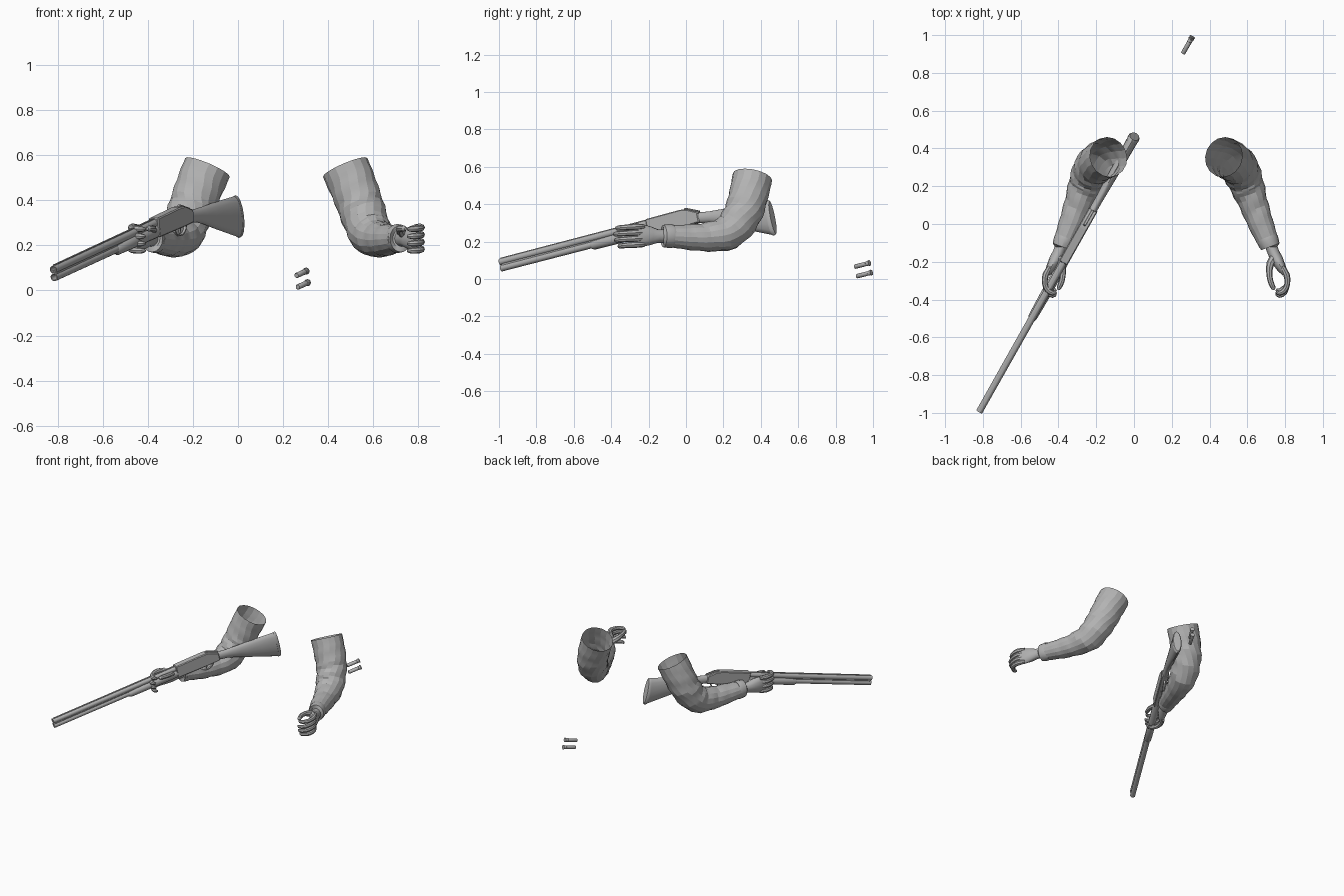
import bpy, bmesh, math
from mathutils import Vector, Matrix

if "Cube" in bpy.data.objects:
    bpy.data.objects.remove(bpy.data.objects["Cube"], do_unlink=True)

grey = bpy.data.materials.new("plain_grey")
grey.use_nodes = True
tone = (0.45, 0.45, 0.45, 1)
grey.diffuse_color = tone
grey.node_tree.nodes["Principled BSDF"].inputs["Base Color"].default_value = tone

UP = Vector((0, 0, 1))
MIRROR_X = 0.17  # plane halfway between the two arms


def finish(name, bm, matrix=None, smooth=None):
    bmesh.ops.recalc_face_normals(bm, faces=bm.faces)
    mesh = bpy.data.meshes.new(name)
    bm.to_mesh(mesh)
    bm.free()
    mesh.materials.append(grey)
    ob = bpy.data.objects.new(name, mesh)
    bpy.context.collection.objects.link(ob)
    if matrix:
        ob.matrix_world = matrix
    if smooth:
        bpy.ops.object.select_all(action='DESELECT')
        ob.select_set(True)
        bpy.context.view_layer.objects.active = ob
        bpy.ops.object.shade_smooth_by_angle(angle=math.radians(smooth))
    return ob


def loft(name, stations, sides=12, caps=(True, True), axis=None, fold=0,
         flip=False, matrix=None, smooth=40):
    """Skin elliptical sections given as (centre, half width, half height)."""
    bm = bmesh.new()
    pts = [Vector(s[0]) for s in stations]
    rings = []
    for i, (_, ra, rb) in enumerate(stations):
        t = axis or (pts[min(i + 1, len(pts) - 1)] - pts[max(i - 1, 0)]).normalized()
        side = t.cross(UP).normalized()
        top = side.cross(t)
        ring = []
        for k in range(sides):
            a = math.tau * k / sides
            f = 1 + fold * math.sin(i * 1.9 + 2 * a) * math.sin(math.pi * i / len(pts))
            p = pts[i] + (side * math.cos(a) * ra + top * math.sin(a) * rb) * f
            if flip:
                p.x = 2 * MIRROR_X - p.x
            ring.append(bm.verts.new(p))
        rings.append(ring)
    for a, b in zip(rings, rings[1:]):
        for k in range(sides):
            n = (k + 1) % sides
            bm.faces.new((a[k], a[n], b[n], b[k]))
    if caps[0]:
        bm.faces.new(rings[0])
    if caps[1]:
        bm.faces.new(rings[-1])
    return finish(name, bm, matrix, smooth)


def prism(name, profile, half, matrix, bevel=0.005):
    """Side profile (along, up) given a thickness, with softened edges."""
    bm = bmesh.new()
    face = bm.faces.new([bm.verts.new((u, -half, v)) for u, v in profile])
    new = bmesh.ops.extrude_face_region(bm, geom=[face])["geom"]
    bmesh.ops.translate(bm, vec=(0, 2 * half, 0),
                        verts=[g for g in new if isinstance(g, bmesh.types.BMVert)])
    if bevel:
        bmesh.ops.bevel(bm, geom=bm.edges[:], offset=bevel, segments=1, affect='EDGES')
    return finish(name, bm, matrix)


def spline(points, steps):
    """Catmull-Rom through (x, y, z, radius) points."""
    p = [Vector(q) for q in points]
    p = [2 * p[0] - p[1]] + p + [2 * p[-1] - p[-2]]
    out = []
    for a, b, c, d in zip(p, p[1:], p[2:], p[3:]):
        for s in range(steps):
            t = s / steps
            out.append(0.5 * (2 * b + (c - a) * t + (2 * a - 5 * b + 4 * c - d) * t * t
                              + (3 * b - a - 3 * c + d) * t ** 3))
    out.append(p[-2])
    return [(q[:3], q[3], q[3]) for q in out]


# Arms: sleeve, cuff, wrist, palm, fingers and thumb
sleeve_path = [(0.475, 0.355, 0.545, 0.107), (0.515, 0.335, 0.45, 0.106),
               (0.555, 0.30, 0.34, 0.102), (0.59, 0.225, 0.25, 0.094),
               (0.632, 0.11, 0.225, 0.077), (0.672, 0.0, 0.225, 0.067),
               (0.715, -0.105, 0.23, 0.055)]
for label, flip in (("left", False), ("right", True)):
    loft(label + "_sleeve", spline(sleeve_path, 4), 16, (False, True), fold=0.045,
         flip=flip, smooth=15)
    loft(label + "_cuff", [((0.702, -0.07, 0.23), 0.055, 0.062),
                           ((0.708, -0.085, 0.23), 0.058, 0.065),
                           ((0.722, -0.12, 0.23), 0.052, 0.06),
                           ((0.722, -0.121, 0.23), 0.036, 0.042)], 16, flip=flip, smooth=25)
    loft(label + "_palm", [((0.72, -0.10, 0.23), 0.032, 0.036),
                           ((0.738, -0.15, 0.23), 0.031, 0.036),
                           ((0.757, -0.19, 0.232), 0.033, 0.05),
                           ((0.782, -0.235, 0.232), 0.025, 0.06),
                           ((0.800, -0.265, 0.232), 0.015, 0.054)], 12, flip=flip)
    for i, finger in enumerate(("index", "middle", "ring", "little")):
        z = 0.28 - 0.032 * i
        reach = (0, 0.012, 0.006, -0.012)[i]
        curl = [(0.785, -0.225, z, 0.013), (0.808, -0.27, z, 0.017),
                (0.812, -0.315, z - 0.003, 0.0145),
                (0.797, -0.35 - reach, z - 0.006, 0.0145),
                (0.77, -0.366 - reach, z - 0.008, 0.013),
                (0.752, -0.358 - reach, z - 0.008, 0.007)]
        loft(f"{label}_{finger}_finger", spline(curl, 2), 8, flip=flip)
    thumb = [(0.745, -0.17, 0.245, 0.022), (0.722, -0.21, 0.262, 0.021),
             (0.716, -0.255, 0.272, 0.016), (0.722, -0.30, 0.275, 0.015),
             (0.736, -0.335, 0.274, 0.013), (0.742, -0.348, 0.273, 0.006)]
    loft(label + "_thumb", spline(thumb, 2), 8, flip=flip)


def aim(origin):
    """Frame whose x runs from muzzle to butt and whose z is the gun's up."""
    x = Vector((0.815, 1.445, 0.375)).normalized()
    y = UP.cross(x).normalized()
    rot = Matrix((x, y, x.cross(y))).transposed().to_4x4()
    return Matrix.Translation(origin) @ rot


GUN = aim((-0.817, -0.99, 0.075))
X = Vector((1, 0, 0))

# Stacked barrels with hollow muzzles, joining rib and sighting rib
for label, v in (("upper", 0.0175), ("lower", -0.0175)):
    loft(label + "_barrel", [((u, 0, v), r, r) for u, r in
                             ((0.04, 0.012), (0, 0.013), (0, 0.0175), (0.96, 0.019))],
         16, axis=X, matrix=GUN)
prism("joining_rib", [(0.01, -0.01), (0.95, -0.01), (0.95, 0.01), (0.01, 0.01)],
      0.011, GUN, 0)
prism("sighting_rib", [(0.01, 0.03), (0.97, 0.03), (0.97, 0.04), (0.01, 0.038)],
      0.005, GUN, 0)

# Fore-end, receiver and stock
loft("fore_end", [((u, 0, v), a, b) for u, v, a, b in
                  ((0.565, -0.020, 0.018, 0.018), (0.58, -0.022, 0.024, 0.025),
                   (0.72, -0.020, 0.027, 0.028), (0.95, -0.018, 0.025, 0.032))],
     14, axis=X, matrix=GUN)
prism("receiver", [(0.93, -0.046), (1.18, -0.05), (1.25, -0.048), (1.25, 0.008),
                   (1.19, 0.036), (1.15, 0.043), (0.93, 0.041)], 0.025, GUN)
loft("stock", [((u, 0, (t + b) / 2), w, (t - b) / 2) for u, t, b, w in
               ((1.19, 0.028, -0.046, 0.022), (1.25, 0.006, -0.052, 0.021),
                (1.31, -0.002, -0.064, 0.021), (1.37, -0.006, -0.086, 0.023),
                (1.45, -0.010, -0.122, 0.025), (1.56, -0.017, -0.168, 0.028),
                (1.665, -0.025, -0.212, 0.030))], 16, axis=X, matrix=GUN)
loft("butt_plate", [((u, 0, -0.119), w, h) for u, w, h in
                    ((1.663, 0.031, 0.096), (1.678, 0.031, 0.096), (1.684, 0.026, 0.09))],
     16, axis=X, matrix=GUN)

# Top lever, trigger and guard
prism("top_lever", [(1.16, 0.036), (1.25, 0.006), (1.255, 0.014), (1.17, 0.05)],
      0.007, GUN, 0.002)
prism("trigger", [(1.150, -0.045), (1.162, -0.045), (1.158, -0.065), (1.148, -0.078)],
      0.004, GUN, 0)
arc = [(1.155 - 0.055 * math.cos(math.pi * k / 10),
        -0.046 - 0.044 * math.sin(math.pi * k / 10)) for k in range(11)]
inner = [(1.155 + (u - 1.155) * 0.9, -0.046 + (v + 0.046) * 0.87) for u, v in arc]
prism("trigger_guard", arc + inner[::-1], 0.006, GUN, 0)

# Two loose cartridges with rimmed bases
for label, place in (("upper", (0.281, 0.942, 0.076)), ("lower", (0.287, 0.952, 0.025))):
    loft(label + "_cartridge", [((u, 0, 0), r, r) for u, r in
                                ((-0.046, 0.010), (-0.043, 0.012), (0.026, 0.012),
                                 (0.027, 0.013), (0.041, 0.013), (0.042, 0.0155),
                                 (0.047, 0.0155))], 12, axis=X, matrix=aim(place))
